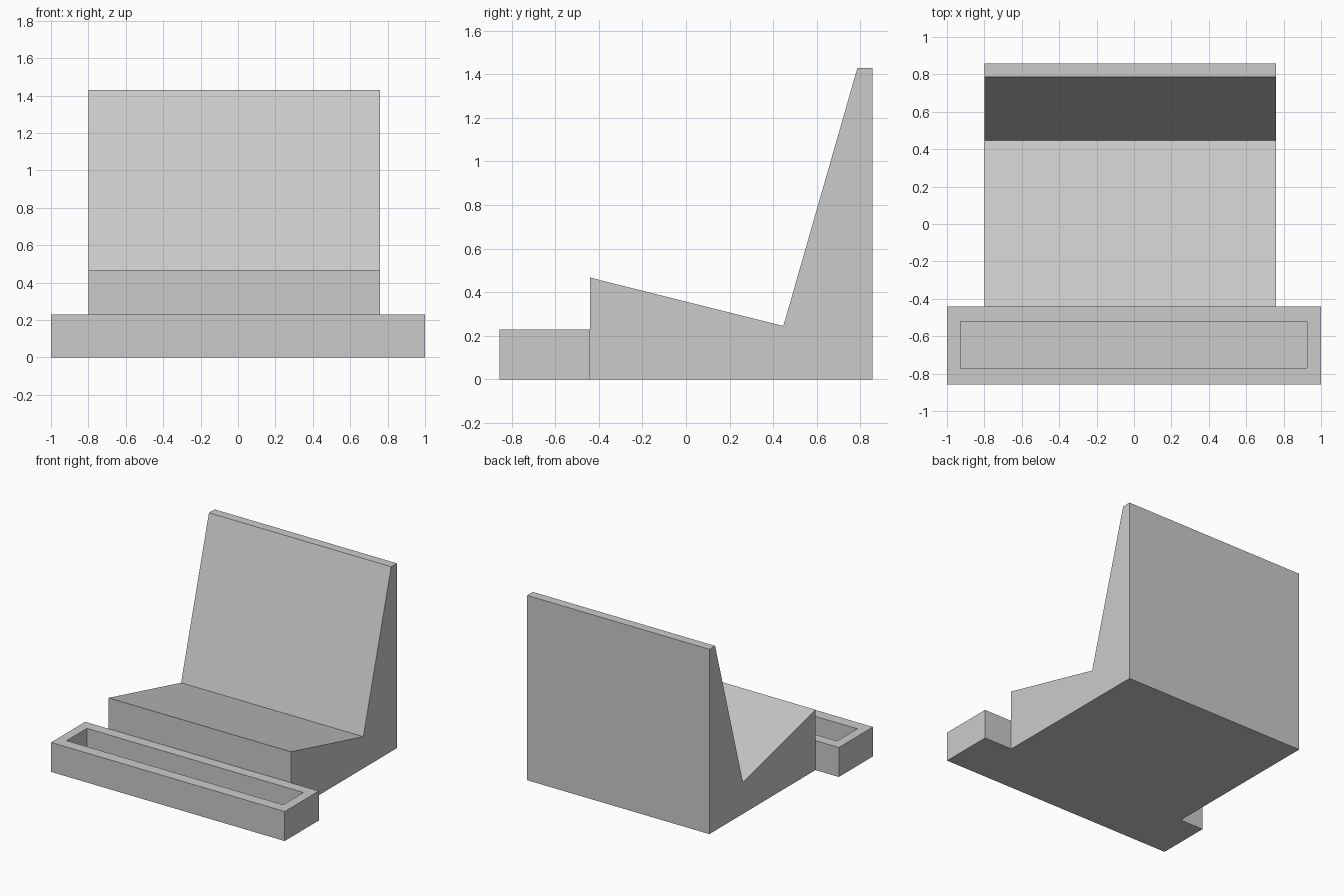
import bpy
import bmesh

cube = bpy.data.objects.get("Cube")
if cube:
    bpy.data.objects.remove(cube, do_unlink=True)

grey = bpy.data.materials.new("plain grey")
grey.use_nodes = True
colour = (0.6, 0.6, 0.6, 1.0)
grey.diffuse_color = colour
grey.node_tree.nodes["Principled BSDF"].inputs["Base Color"].default_value = colour


def add_object(name, bm):
    bmesh.ops.recalc_face_normals(bm, faces=bm.faces)
    mesh = bpy.data.meshes.new(name)
    bm.to_mesh(mesh)
    bm.free()
    mesh.materials.append(grey)
    obj = bpy.data.objects.new(name, mesh)
    bpy.context.collection.objects.link(obj)
    return obj


def extrude_outline(points, offset):
    """Make a flat outline and pull it along offset into a solid."""
    bm = bmesh.new()
    face = bm.faces.new([bm.verts.new(p) for p in points])
    result = bmesh.ops.extrude_face_region(bm, geom=[face], use_keep_orig=True)
    moved = [v for v in result["geom"] if isinstance(v, bmesh.types.BMVert)]
    bmesh.ops.translate(bm, verts=moved, vec=offset)
    return bm


def rectangle(x0, x1, y0, y1, z):
    return [(x0, y0, z), (x1, y0, z), (x1, y1, z), (x0, y1, z)]


# Stand body: sloping ledge running back into a leaning support
left, right, joint, back = -0.8, 0.76, -0.44, 0.857
profile = [(joint, 0), (back, 0), (back, 1.43), (0.787, 1.43),
           (0.447, 0.245), (joint, 0.467)]
add_object("stand_body",
           extrude_outline([(left, y, z) for y, z in profile], (right - left, 0, 0)))

# Front tray: wide block with a deep recess sunk in its top
height, floor = 0.228, 0.045
tray = extrude_outline(rectangle(-1, 1, -back, joint, 0), (0, 0, height))
bmesh.ops.recalc_face_normals(tray, faces=tray.faces)
top = max(tray.faces, key=lambda f: f.calc_center_median().z)
bmesh.ops.inset_region(tray, faces=[top], thickness=0.08)
# Fit the inset rim to the recess outline, then sink it
for v in top.verts:
    v.co.x = 0.926 if v.co.x > 0 else -0.928
    v.co.y = -0.522 if v.co.y > -0.65 else -0.77
sunk = bmesh.ops.extrude_discrete_faces(tray, faces=[top])["faces"][0]
bmesh.ops.translate(tray, verts=sunk.verts, vec=(0, 0, floor - height))
add_object("front_tray", tray)
